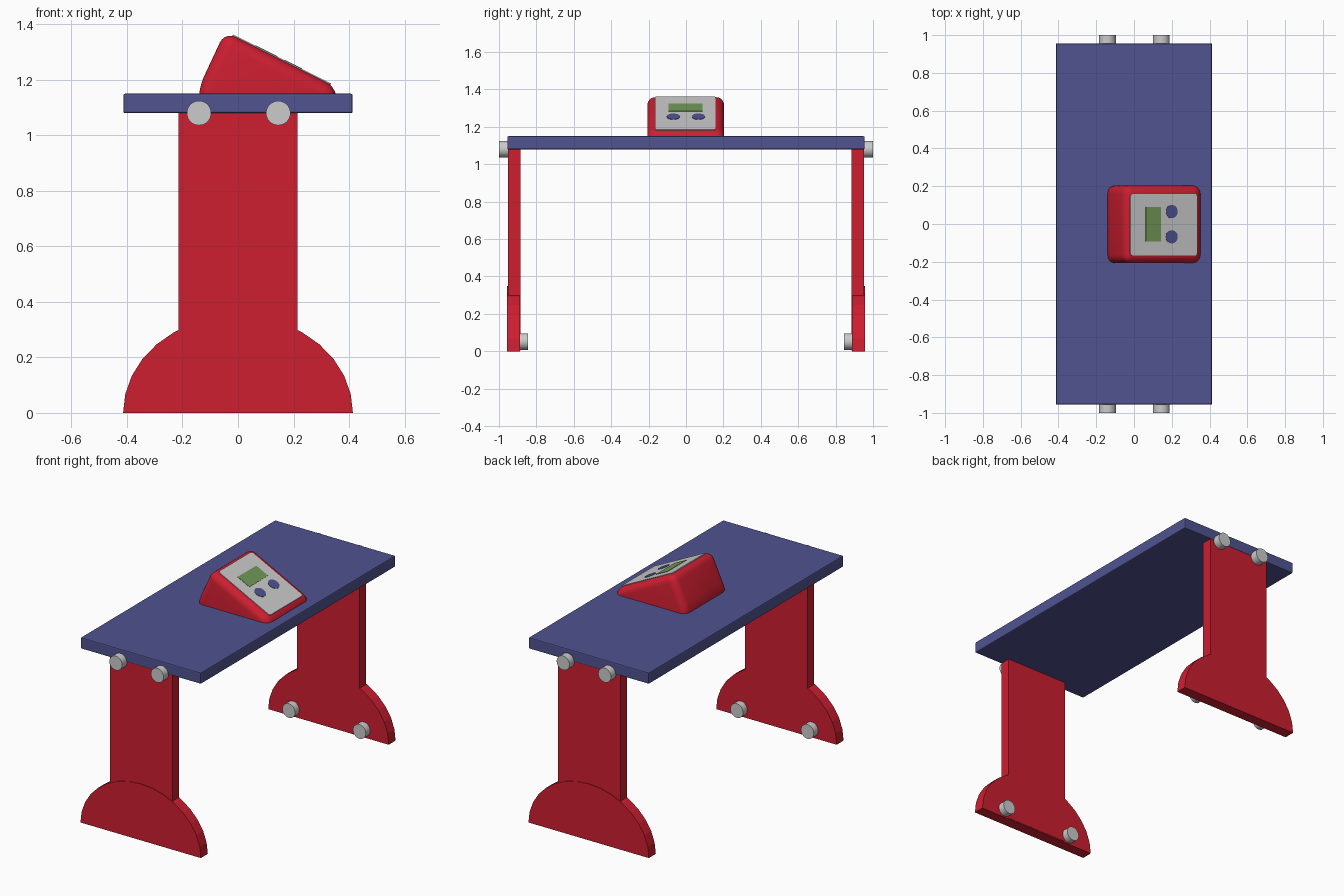
import bpy, bmesh, math
from mathutils import Matrix, Vector

if "Cube" in bpy.data.objects:
    bpy.data.objects.remove(bpy.data.objects["Cube"])


def material(name, rgb):
    m = bpy.data.materials.new(name)
    m.diffuse_color = (*rgb, 1)
    m.use_nodes = True
    m.node_tree.nodes["Principled BSDF"].inputs["Base Color"].default_value = m.diffuse_color
    return m


RED = material("red", (0.61, 0.013, 0.03))
BLUE = material("blue", (0.08, 0.088, 0.28))
GREEN = material("green", (0.17, 0.32, 0.095))


def finish(name, bm, mat=None, smooth=False):
    bmesh.ops.recalc_face_normals(bm, faces=bm.faces)
    me = bpy.data.meshes.new(name)
    bm.to_mesh(me)
    bm.free()
    ob = bpy.data.objects.new(name, me)
    bpy.context.collection.objects.link(ob)
    if mat:
        me.materials.append(mat)
    if smooth:
        bpy.ops.object.select_all(action='DESELECT')
        ob.select_set(True)
        bpy.context.view_layer.objects.active = ob
        bpy.ops.object.shade_smooth_by_angle(angle=math.radians(35))
    return ob


def box(name, size, matrix, mat=None, bevel=0.0):
    bm = bmesh.new()
    bmesh.ops.create_cube(bm, size=1, matrix=Matrix.Diagonal((*size, 1)))
    if bevel:
        bmesh.ops.bevel(bm, geom=bm.edges[:], offset=bevel, segments=2,
                        profile=0.5, affect='EDGES')
    bm.transform(matrix)
    return finish(name, bm, mat)


def cylinder(name, r, depth, matrix, mat=None, bevel=0.0):
    bm = bmesh.new()
    bmesh.ops.create_cone(bm, cap_ends=True, segments=32, radius1=r,
                          radius2=r, depth=depth, matrix=matrix)
    return finish(name, bm, mat, True)


def prism(points, y0, y1):
    """Extrude an xz profile along y."""
    bm = bmesh.new()
    face = bm.faces.new([bm.verts.new((x, y0, z)) for x, z in points])
    ext = bmesh.ops.extrude_face_region(bm, geom=[face])
    verts = [v for v in ext["geom"] if isinstance(v, bmesh.types.BMVert)]
    bmesh.ops.translate(bm, verts=verts, vec=(0, y1 - y0, 0))
    bmesh.ops.recalc_face_normals(bm, faces=bm.faces)
    return bm


# Table top
box("table_top", (0.826, 1.91, 0.07), Matrix.Translation((0, 0, 1.115)), BLUE, 0.006)

# End legs with half-round feet and round pegs
arc = [(0.414 * math.cos(math.pi * i / 16), 0.35 * math.sin(math.pi * i / 16))
       for i in range(17)]
turn = Matrix.Rotation(math.pi / 2, 4, 'X')
for side, label in ((-1, "front"), (1, "back")):
    box(label + "_leg", (0.43, 0.066, 1.08),
        Matrix.Translation((0, side * 0.919, 0.545)), RED)
    finish(label + "_foot", prism(arc, side * 0.888, side * 0.956), RED)
    for x in (-0.1405, 0.145):
        cylinder(label + "_top_peg", 0.044, 0.06,
                 Matrix.Translation((x, side * 0.97, 1.08)) @ turn)
    for x in (-0.243, 0.243):
        cylinder(label + "_foot_peg", 0.044, 0.06,
                 Matrix.Translation((x, side * 0.875, 0.052)) @ turn)

# Wedge-shaped console body, rounded everywhere but the hidden base
bm = prism([(-0.142, 1.085), (-0.142, 1.17), (-0.047, 1.374),
            (0.355, 1.173), (0.355, 1.085)], -0.207, 0.204)
edges = [e for e in bm.edges if not all(v.co.z < 1.1 for v in e.verts)]
bmesh.ops.bevel(bm, geom=edges, offset=0.044, segments=5, profile=0.5,
                affect='EDGES', clamp_overlap=True)
finish("console_body", bm, RED, True)

# Sloping control panel, screen and buttons
tilt = math.atan(0.5)


def on_slope(x, y, lift):
    z = 1.374 - 0.5 * (x + 0.047)
    n = Vector((math.sin(tilt), 0, math.cos(tilt))) * lift
    return Matrix.Translation(Vector((x, y, z)) + n) @ Matrix.Rotation(tilt, 4, 'Y')


bm = bmesh.new()
bmesh.ops.create_cube(bm, size=1, matrix=Matrix.Diagonal((0.395, 0.325, 0.012, 1)))
upright = [e for e in bm.edges if abs(e.verts[0].co.z - e.verts[1].co.z) > 0.001]
bmesh.ops.bevel(bm, geom=upright, offset=0.012, segments=3, profile=0.5, affect='EDGES')
bm.transform(on_slope(0.157, -0.004, -0.003))
finish("control_panel", bm)
box("screen", (0.09, 0.183, 0.006), on_slope(0.101, -0.002, 0.002), GREEN)
for y in (-0.068, 0.066):
    cylinder("button", 0.035, 0.006, on_slope(0.198, y, 0.002), BLUE)
